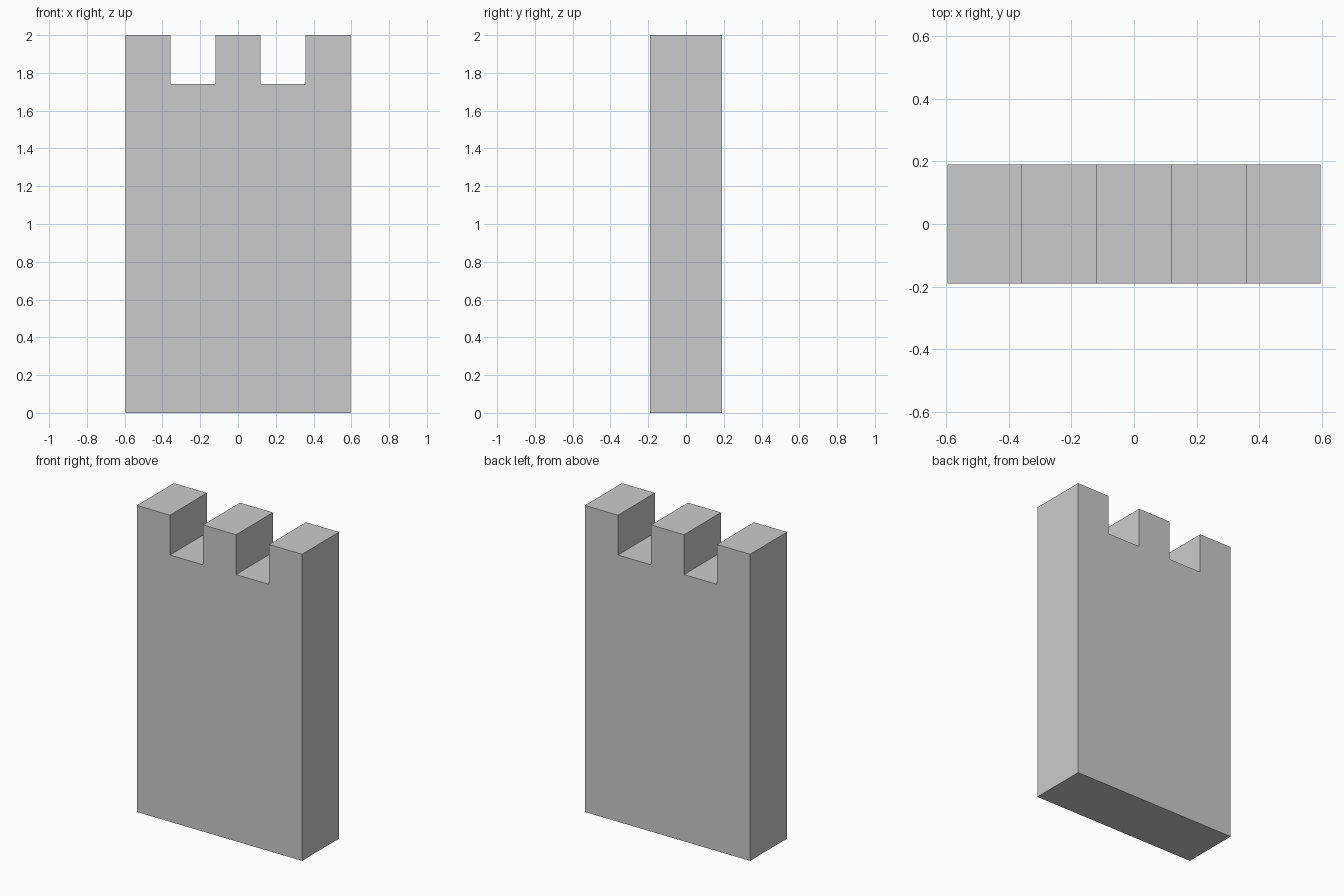
import bpy, bmesh

if "Cube" in bpy.data.objects:
    bpy.data.objects.remove(bpy.data.objects["Cube"])

HALF_W, HALF_D, HEIGHT, NOTCH_Z = 0.596, 0.19, 2.0, 1.74
STEP = 2 * HALF_W / 5  # three teeth and two gaps of equal width

# Crenellated front outline, left to right along the top
outline = [(HALF_W, 0), (-HALF_W, 0)]
for i in range(5):
    z = HEIGHT if i % 2 == 0 else NOTCH_Z
    x = -HALF_W + i * STEP
    outline += [(x, z), (x + STEP, z)]

# Extrude the outline through the wall thickness
bm = bmesh.new()
face = bm.faces.new([bm.verts.new((x, -HALF_D, z)) for x, z in outline])
ext = bmesh.ops.extrude_face_region(bm, geom=[face], use_keep_orig=True)
verts = [g for g in ext["geom"] if isinstance(g, bmesh.types.BMVert)]
bmesh.ops.translate(bm, verts=verts, vec=(0, 2 * HALF_D, 0))
bmesh.ops.recalc_face_normals(bm, faces=bm.faces)

# Wall object
mesh = bpy.data.meshes.new("battlement_wall")
bm.to_mesh(mesh)
bm.free()
bpy.context.collection.objects.link(bpy.data.objects.new("battlement_wall", mesh))
